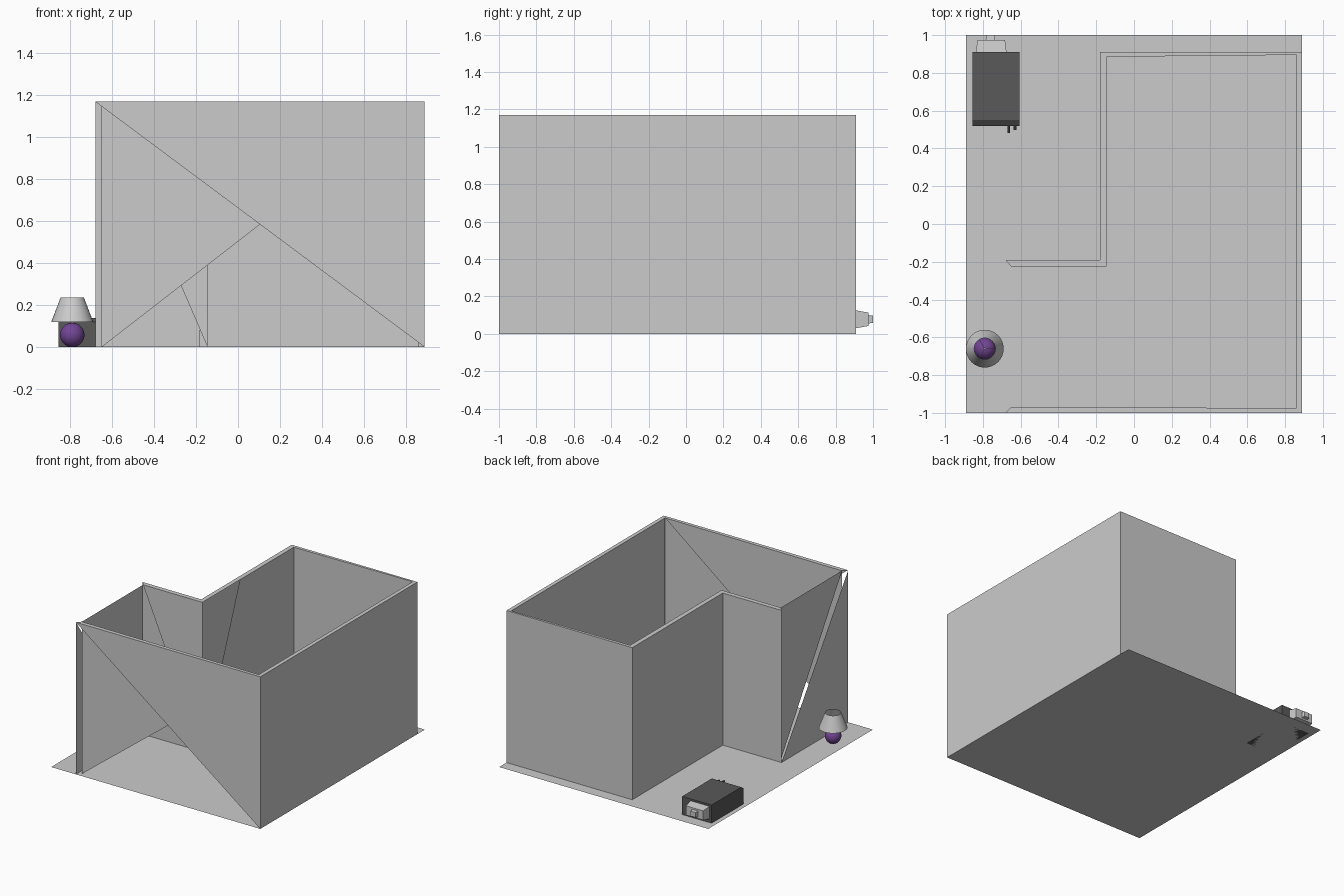
import bpy, bmesh, math
from mathutils import Vector

if "Cube" in bpy.data.objects:
    bpy.data.objects.remove(bpy.data.objects["Cube"])


def material(name, rgb):
    m = bpy.data.materials.new(name)
    m.diffuse_color = (*rgb, 1)
    m.use_nodes = True
    m.node_tree.nodes["Principled BSDF"].inputs["Base Color"].default_value = m.diffuse_color
    return m


def mesh(name, verts, faces, mat=None):
    me = bpy.data.meshes.new(name)
    me.from_pydata([Vector(v) for v in verts], [], faces)
    me.update()
    ob = bpy.data.objects.new(name, me)
    bpy.context.collection.objects.link(ob)
    if mat:
        me.materials.append(mat)
    return ob


def panel(name, *pts):
    return mesh(name, pts, [range(len(pts))])


def box(name, lo, hi, mat=None, taper=(1, 1)):
    # box whose far (+y) end can be tapered in x and z
    cx, cz = (lo[0] + hi[0]) / 2, (lo[2] + hi[2]) / 2
    hx, hz = (hi[0] - lo[0]) / 2, (hi[2] - lo[2]) / 2
    v = []
    for y, tx, tz in ((lo[1], 1, 1), (hi[1], *taper)):
        for sx, sz in ((-1, -1), (1, -1), (1, 1), (-1, 1)):
            v.append((cx + sx * hx * tx, y, cz + sz * hz * tz))
    f = [(0, 1, 2, 3), (7, 6, 5, 4)] + [(i, i + 4, (i + 1) % 4 + 4, (i + 1) % 4) for i in range(4)]
    return mesh(name, v, f, mat)


def rod(name, a, b, r, mat=None, sides=10):
    a, b = Vector(a), Vector(b)
    bpy.ops.mesh.primitive_cylinder_add(vertices=sides, radius=r, depth=(b - a).length, location=(a + b) / 2)
    ob = bpy.context.object
    ob.rotation_euler = (b - a).to_track_quat('Z', 'Y').to_euler()
    ob.name = name
    if mat:
        ob.data.materials.append(mat)


dark = material("dark_casing", (0.1, 0.1, 0.1))
purple = material("purple_glaze", (0.17, 0.06, 0.3))

# Floor sheet
panel("floor", (-.89, -1, 0), (.89, -1, 0), (.89, 1, 0), (-.89, 1, 0))

# L-shaped room: outer and inner outlines, thin open shells
H = 1.17
outer = [(-.68, -1), (.89, -1), (.89, .91), (-.18, .91), (-.18, -.19), (-.68, -.19)]
inner = [(-.65, -.968), (.86, -.975), (.86, .895), (-.145, .885), (-.145, -.225), (-.65, -.225)]
names = ["front", "right", "back", "recess", "step", "left"]


def corner(loop, i, z):
    return (*loop[i % 6], z)


for i, n in enumerate(names):
    lo, hi = (lambda l, k: corner(l, k, 0)), (lambda l, k: corner(l, k, H))
    # outer skin: front and left walls keep only one triangle
    if n == "front":
        panel("front_outer", hi(outer, 0), lo(outer, 1), hi(outer, 1))
    elif n == "left":
        panel("left_outer", lo(outer, 5), hi(outer, 0), lo(outer, 0))
    else:
        panel(n + "_outer", lo(outer, i), lo(outer, i + 1), hi(outer, i + 1), hi(outer, i))
    # inner skin: several walls have open triangles
    if n == "front":
        panel("front_inner", lo(inner, 0), hi(inner, 0), hi(inner, 1))
    elif n == "step":
        panel("step_inner", hi(inner, 5), hi(inner, 4), lo(inner, 4))
    elif n == "left":
        panel("left_inner", lo(inner, 5), hi(inner, 5), hi(inner, 0))
    elif n == "recess":
        panel("recess_inner", lo(inner, 4), lo(inner, 3), hi(inner, 3), (-.145, .23, H))
    else:
        panel(n + "_inner", hi(inner, i), hi(inner, i + 1), lo(inner, i + 1), lo(inner, i))
    # rim along the top
    if n != "left":
        panel(n + "_rim", hi(outer, i), hi(outer, i + 1), hi(inner, i + 1), hi(inner, i))

# Table lamp: round base, stem, open shade with spokes
LX, LY = -.79, -.66
bpy.ops.mesh.primitive_uv_sphere_add(segments=32, ring_count=16, radius=.058, location=(LX, LY, .058))
bpy.context.object.name = "lamp_base"
bpy.context.object.data.materials.append(purple)
bpy.ops.object.shade_smooth()
rod("lamp_stem", (LX, LY, .11), (LX, LY, .2), .006)
for k in range(3):
    a = k * math.tau / 3
    rod("shade_spoke", (LX, LY, .2), (LX + .066 * math.cos(a), LY + .066 * math.sin(a), .2), .002, None, 6)
bpy.ops.mesh.primitive_cone_add(vertices=32, radius1=.1, radius2=.056, depth=.115,
                                end_fill_type='NOTHING', location=(LX, LY, .178))
bpy.context.object.name = "lamp_shade"
bpy.ops.object.shade_smooth()

# Boxy device: dark casing with a sloped end
prof = [(.52, 0), (.91, 0), (.91, .14), (.55, .14), (.52, .12)]
n = len(prof)
verts = [(x, y, z) for x in (-.855, -.605) for y, z in prof]
faces = [range(n)[::-1], range(n, 2 * n)] + [(i, (i + 1) % n, (i + 1) % n + n, i + n) for i in range(n)]
mesh("device_casing", verts, faces, dark)

# Tapered lens hood and nub on the back, knobs on the front
box("lens_hood", (-.837, .91, .03), (-.675, .975, .125), None, (.9, .75))
box("lens_nub", (-.785, .975, .055), (-.735, 1, .1), None, (.85, .85))
for x, y in ((-.663, .483), (-.63, .497)):
    rod("device_knob", (x, y, .11), (x, .525, .11), .008, dark)
